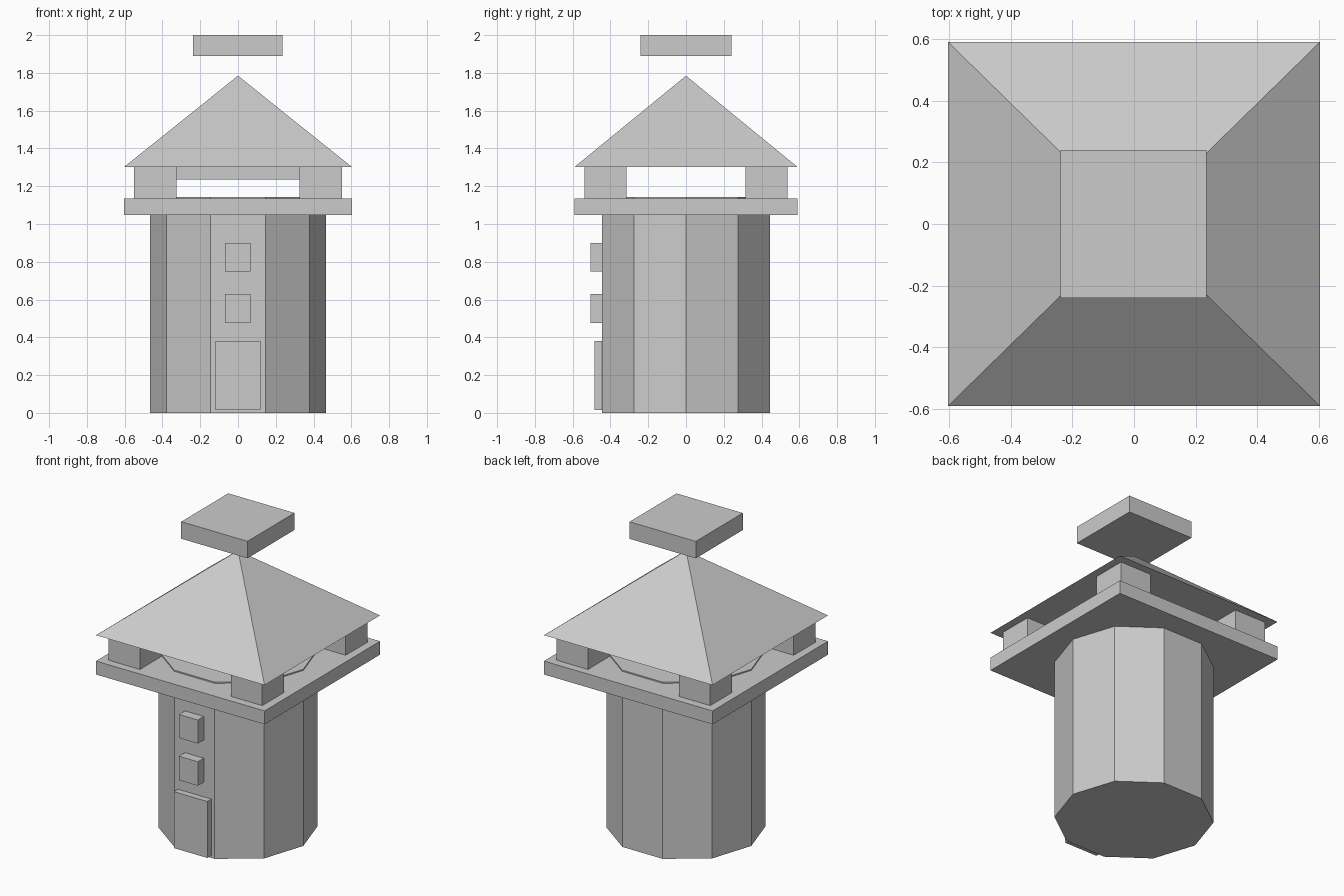
import bpy, math

if "Cube" in bpy.data.objects:
    bpy.data.objects.remove(bpy.data.objects["Cube"])

# One plain stone colour for everything
stone = bpy.data.materials.new("stone_grey")
stone.diffuse_color = (0.6, 0.6, 0.6, 1)
stone.use_nodes = True
stone.node_tree.nodes["Principled BSDF"].inputs["Base Color"].default_value = stone.diffuse_color


def finish(name):
    obj = bpy.context.object
    obj.name = name
    bpy.ops.object.transform_apply(location=True, rotation=True, scale=True)
    obj.data.materials.append(stone)
    return obj


def box(name, x, y, z):
    """Box from (min, max) ranges along each axis."""
    ranges = (x, y, z)
    bpy.ops.mesh.primitive_cube_add(size=1, location=[(a + b) / 2 for a, b in ranges])
    bpy.context.object.scale = [b - a for a, b in ranges]
    return finish(name)


# Ten-sided tower with a flat side facing front
bpy.ops.mesh.primitive_cylinder_add(vertices=10, radius=0.467, depth=1.143,
                                    location=(0, 0, 0.5715),
                                    rotation=(0, 0, math.radians(18)))
tower = finish("tower")
# Turn so that corners lie on the x axis
corner = max(tower.data.vertices, key=lambda v: v.co.x).co
tower.rotation_euler.z = -math.atan2(corner.y, corner.x)

# Door and two windows on the front
box("door", (-0.12, 0.12), (-0.485, -0.42), (0.015, 0.38))
box("lower_window", (-0.068, 0.066), (-0.505, -0.42), (0.475, 0.63))
box("upper_window", (-0.068, 0.066), (-0.505, -0.42), (0.748, 0.9))

# Platform, corner posts and front lintel
box("platform", (-0.603, 0.603), (-0.59, 0.59), (1.048, 1.135))
for sx, side in ((-1, "left"), (1, "right")):
    for sy, end in ((-1, "front"), (1, "back")):
        box(f"{end}_{side}_post", sorted((sx * 0.325, sx * 0.55)),
            sorted((sy * 0.315, sy * 0.538)), (1.135, 1.302))
box("front_lintel", (-0.33, 0.33), (-0.47, -0.39), (1.235, 1.302))

# Pyramid roof
bpy.ops.mesh.primitive_cone_add(vertices=4, radius1=math.sqrt(0.5), radius2=0,
                                depth=0.483, location=(0, 0, 1.5435),
                                rotation=(0, 0, math.radians(45)))
bpy.ops.object.transform_apply(location=False, rotation=True, scale=False)
bpy.context.object.scale = (1.206, 1.18, 1)
finish("roof")

# Floating cap above the roof
box("cap", (-0.238, 0.236), (-0.24, 0.24), (1.89, 2.0))
